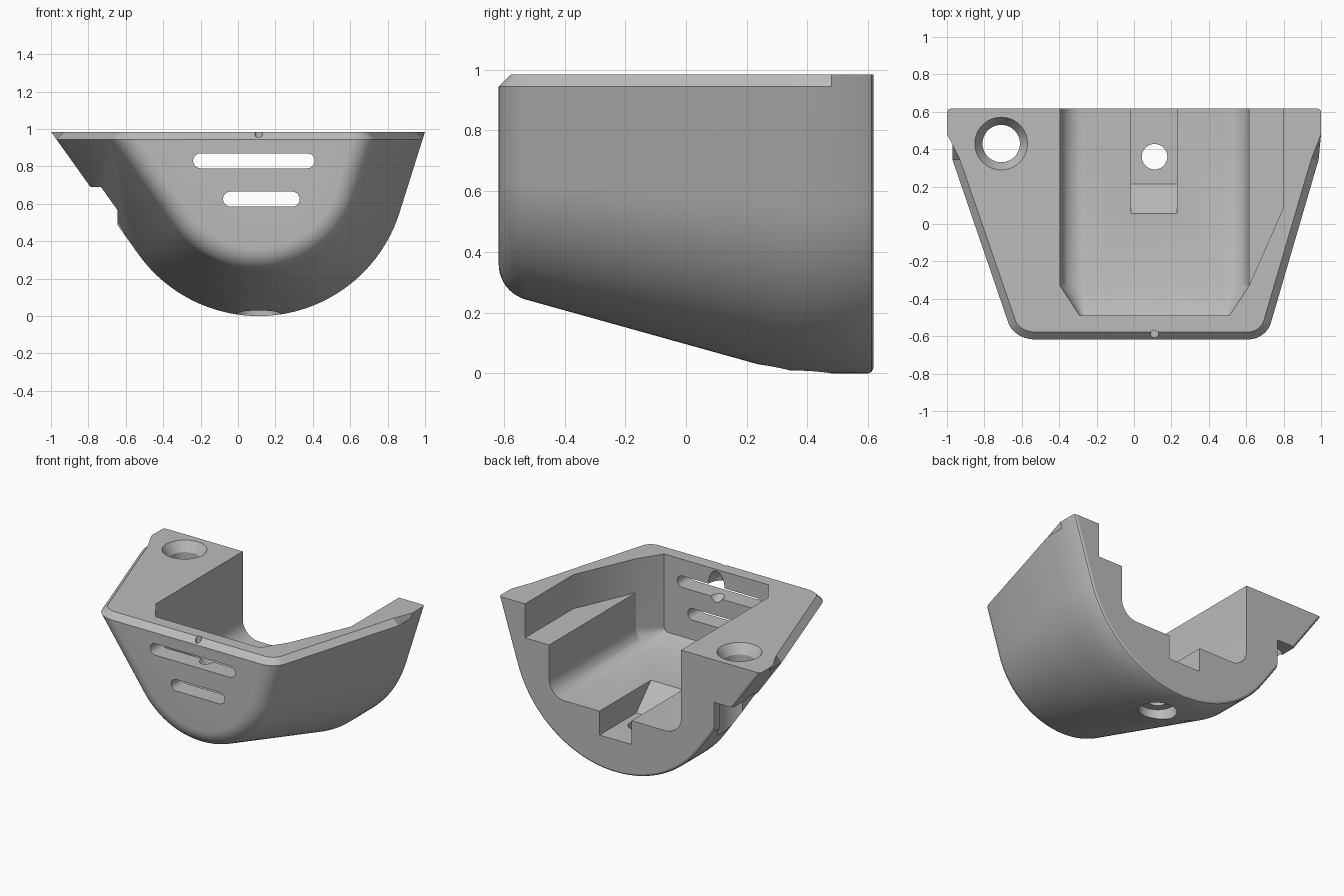
import bpy, bmesh
from math import sin, cos, pi, radians

cube = bpy.data.objects.get("Cube")
if cube:
    bpy.data.objects.remove(cube, do_unlink=True)

TOP, RIM, CX, CZ, R = 0.985, 0.945, 0.11, 0.79, 0.79
LEFT, RIGHT = radians(215.5), radians(342.5)


def loft(name, rings, split_caps=False):
    """Bridge closed rings of equal length and cap both ends."""
    bm = bmesh.new()
    rows = [[bm.verts.new(p) for p in ring] for ring in rings]
    n = len(rows[0])
    for a, b in zip(rows, rows[1:]):
        for i in range(n):
            j = (i + 1) % n
            bm.faces.new((a[i], a[j], b[j], b[i]))
    for row in (rows[0], rows[-1]):
        if split_caps:
            bm.faces.new(row[1:-1])
            bm.faces.new((row[0], row[1], row[-2], row[-1]))
        else:
            bm.faces.new(row)
    bmesh.ops.recalc_face_normals(bm, faces=bm.faces)
    mesh = bpy.data.meshes.new(name)
    bm.to_mesh(mesh)
    bm.free()
    obj = bpy.data.objects.new(name, mesh)
    bpy.context.collection.objects.link(obj)
    return obj


def arc(cx, cz, r, a0, a1, n):
    return [(cx + r * cos(a0 + (a1 - a0) * i / n),
             cz + r * sin(a0 + (a1 - a0) * i / n)) for i in range(n + 1)]


def along_y(name, profile, y0, y1):
    return loft(name, [[(x, y, z) for x, z in profile] for y in (y0, y1)])


def along_z(name, x, y, levels):
    """Turned cutter from (z, radius) levels."""
    return loft(name, [[(px, py, z) for px, py in arc(x, y, r, 0, 2 * pi, 48)[:-1]]
                       for z, r in levels])


def wall_x(angle, radius, z):
    return CX + (radius - sin(angle) * (z - CZ)) / cos(angle)


def body_ring(y, d, ny, nd, chamfer=0.04):
    """Tangent walls around an arc, shrunk by d, with a chamfered rim."""
    r = R - d
    side = [(x, y, z) for x, z in arc(CX, CZ, r, LEFT, RIGHT, 64)]
    lx, rx = wall_x(LEFT, r, RIM), wall_x(RIGHT, r, RIM)
    if chamfer:
        ty, tl, tr = y + chamfer * ny, lx + chamfer * nd, rx - chamfer * nd
    else:
        ty, tl, tr = y, wall_x(LEFT, r, TOP), wall_x(RIGHT, r, TOP)
    return [(tl, ty, TOP), (lx, y, RIM)] + side + [(rx, y, RIM), (tr, ty, TOP)]


# Tapered outer body with a rounded front edge
rings = []
for i in range(11):
    t = radians(74.6) * i / 10
    rings.append(body_ring(-0.496 - 0.121 * cos(t), 0.36 - 0.121 * sin(t), cos(t), sin(t)))
rings.append(body_ring(0.345, 0, 0, 1))
for y, d in ((0.48, 0), (0.6, 0), (0.611, 0.005), (0.617, 0.017)):
    rings.append(body_ring(y, d, 0, 0, 0))
body = loft("housing_body", rings, True)
cutters = []


# Main channel with filleted floor and narrowed, ramped front end
def channel_ring(y, x0, x1, floor, r):
    prof = ([(x0, 1.2)] + arc(x0 + r, floor + r, r, pi, 1.5 * pi, 12)
            + arc(x1 - r, floor + r, r, 1.5 * pi, 2 * pi, 12) + [(x1, 1.2)])
    return [(x, y, z) for x, z in prof]


cutters.append(loft("channel_cutter", [
    channel_ring(0.8, -0.395, 0.615, 0.395, 0.12),
    channel_ring(-0.33, -0.395, 0.615, 0.395, 0.12),
    channel_ring(-0.49, -0.29, 0.51, 0.45, 0.03)]))

# Side ledge
ledge = [(0.5, -0.33), (0.615, -0.33), (0.8, 0.09), (0.8, 0.8), (0.5, 0.8)]
cutters.append(loft("ledge_cutter", [[(x, y, z) for x, y in ledge] for z in (0.75, 1.2)]))

# Floor groove with sloping end
groove = [(-0.047, 0.5), (0.215, 0.23), (0.8, 0.23), (0.8, 0.5)]
cutters.append(loft("groove_cutter", [[(x, y, z) for y, z in groove] for x in (-0.015, 0.23)]))

# Floor screw hole and its recess below
cutters.append(along_z("floor_hole_cutter", CX, 0.36,
                       [(-0.2, 0.12), (0.09, 0.12), (0.091, 0.068), (0.4, 0.068)]))

# Countersunk ear hole, with clearance beneath the ear
cutters.append(along_z("ear_hole_cutter", -0.71, 0.43,
                       [(0.5, 0.1), (0.92, 0.1), (TOP, 0.141), (1.05, 0.141)]))
cutters.append(along_z("ear_recess_cutter", -0.71, 0.43, [(-0.1, 0.14), (0.688, 0.14)]))
notch = [(-1.3, -0.1), (-0.645, -0.1), (-0.645, 0.69), (-1.3, 0.69)]
cutters.append(along_y("ear_notch_cutter", notch, 0.18, 0.8))

# Front vent slots
for name, x0, x1, z in (("upper_slot_cutter", -0.24, 0.41, 0.83),
                        ("lower_slot_cutter", -0.08, 0.33, 0.625)):
    r = 0.04
    prof = arc(x0 + r, z, r, pi / 2, 1.5 * pi, 12) + arc(x1 - r, z, r, -pi / 2, pi / 2, 12)
    cutters.append(along_y(name, prof, -0.8, -0.4))

# Small pocket inside the front wall and its rim pinhole
bpy.ops.mesh.primitive_uv_sphere_add(segments=24, ring_count=16, radius=1,
                                     location=(CX, -0.49, 0.865))
pocket = bpy.context.object
pocket.name = "pocket_cutter"
pocket.scale = (0.062, 0.09, 0.108)
cutters.append(pocket)
cutters.append(along_z("pinhole_cutter", CX, -0.588, [(0.84, 0.02), (1.1, 0.02)]))

# Carve the body, then drop the cutters
bpy.ops.object.select_all(action='DESELECT')
bpy.context.view_layer.objects.active = body
body.select_set(True)
for cutter in cutters:
    cutter.hide_render = True
    mod = body.modifiers.new(cutter.name, 'BOOLEAN')
    mod.operation, mod.solver, mod.object = 'DIFFERENCE', 'EXACT', cutter
    bpy.ops.object.modifier_apply(modifier=mod.name)
for cutter in cutters:
    bpy.data.objects.remove(cutter, do_unlink=True)

# Plain grey finish
grey = bpy.data.materials.new("plain_grey")
grey.use_nodes = True
colour = (0.5, 0.5, 0.5, 1)
grey.diffuse_color = colour
grey.node_tree.nodes["Principled BSDF"].inputs["Base Color"].default_value = colour
body.data.materials.clear()
body.data.materials.append(grey)
for poly in body.data.polygons:
    poly.material_index = 0
bpy.ops.object.shade_smooth_by_angle(angle=radians(25))
